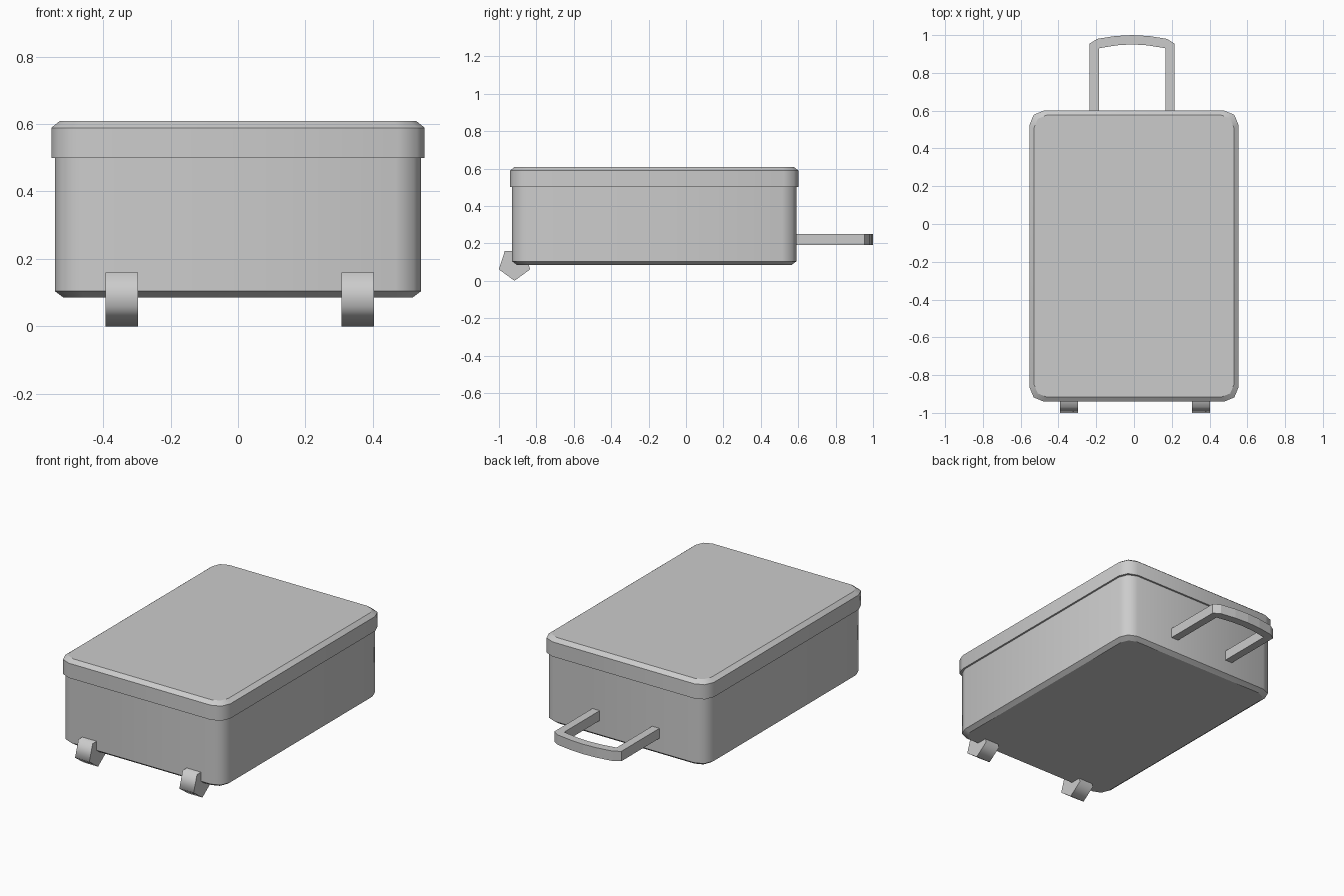
import bpy, bmesh, math

if "Cube" in bpy.data.objects:
    bpy.data.objects.remove(bpy.data.objects["Cube"])

CY = -0.17            # centre of the case along y
HX, HY = 0.543, 0.76  # half sizes of the lower shell


def finish(bm, name):
    bmesh.ops.recalc_face_normals(bm, faces=bm.faces[:])
    me = bpy.data.meshes.new(name)
    bm.to_mesh(me)
    bm.free()
    ob = bpy.data.objects.new(name, me)
    bpy.context.collection.objects.link(ob)
    return ob


def outline(grow, radius=0.075, segs=2):
    """Rounded rectangle around the case, grown or shrunk by an offset."""
    pts = []
    for q, (sx, sy) in enumerate([(1, 1), (-1, 1), (-1, -1), (1, -1)]):
        cx = sx * (HX + grow - radius)
        cy = CY + sy * (HY + grow - radius)
        for i in range(segs + 1):
            a = math.pi / 2 * (q + i / segs)
            pts.append((cx + radius * math.cos(a), cy + radius * math.sin(a)))
    return pts


def shell(name, rings, cap_first=False, cap_last=False):
    """Loft rounded rectangles; walls smooth around corners, rims sharp."""
    bm = bmesh.new()
    loops = [[bm.verts.new((x, y, z)) for x, y in outline(g, r)] for g, r, z in rings]
    n = len(loops[0])
    for lo, hi in zip(loops, loops[1:]):
        for i in range(n):
            j = (i + 1) % n
            bm.faces.new((lo[i], lo[j], hi[j], hi[i])).smooth = True
    if cap_first:
        bm.faces.new(loops[0])
    if cap_last:
        bm.faces.new(loops[-1])
    for loop in loops:
        for i in range(n):
            e = bm.edges.get((loop[i], loop[(i + 1) % n]))
            e.smooth = False
    return finish(bm, name)


# Lower shell and overlapping lid: (offset, corner radius, z)
shell("case_body", [(-0.025, 0.065, 0.085), (0, 0.075, 0.104), (0, 0.075, 0.50)],
      cap_first=True)
shell("case_lid", [(0, 0.075, 0.50), (0.011, 0.078, 0.50), (0.011, 0.078, 0.589),
                   (-0.014, 0.066, 0.609)], cap_last=True)

# Pull handle: bowed band between an outer and an inner outline
outer = [(0.225, 0.57), (0.225, 0.955), (0.185, 0.98), (0.09, 0.995)]
inner = [(0.176, 0.57), (0.176, 0.93), (0.155, 0.934), (0.08, 0.946)]
outer = outer + [(0, 1.0)] + [(-x, y) for x, y in reversed(outer)]
inner = inner + [(0, 0.951)] + [(-x, y) for x, y in reversed(inner)]
bm = bmesh.new()
rows = [[bm.verts.new((x - 0.01, y, z)) for z in (0.19, 0.25)]
        for x, y in outer + inner]
n = len(outer)
for i in range(n - 1):
    a, b, c, d = rows[i], rows[i + 1], rows[n + i + 1], rows[n + i]
    bm.faces.new((a[0], b[0], b[1], a[1]))
    bm.faces.new((d[0], d[1], c[1], c[0]))
    for k in (0, 1):
        bm.faces.new((a[k], b[k], c[k], d[k]))
finish(bm, "pull_handle")

# Five-sided wheels with a corner pointing down
for side, x in (("left", -0.345), ("right", 0.355)):
    bm = bmesh.new()
    ends = [[bm.verts.new((x + dx,
                           -0.917 + 0.088 * math.sin(math.tau * i / 5),
                           0.088 - 0.088 * math.cos(math.tau * i / 5)))
             for i in range(5)] for dx in (-0.048, 0.048)]
    for i in range(5):
        j = (i + 1) % 5
        bm.faces.new((ends[0][i], ends[0][j], ends[1][j], ends[1][i])).smooth = True
    for ring in ends:
        for e in bm.faces.new(ring).edges:
            e.smooth = False
    finish(bm, "wheel_" + side)
